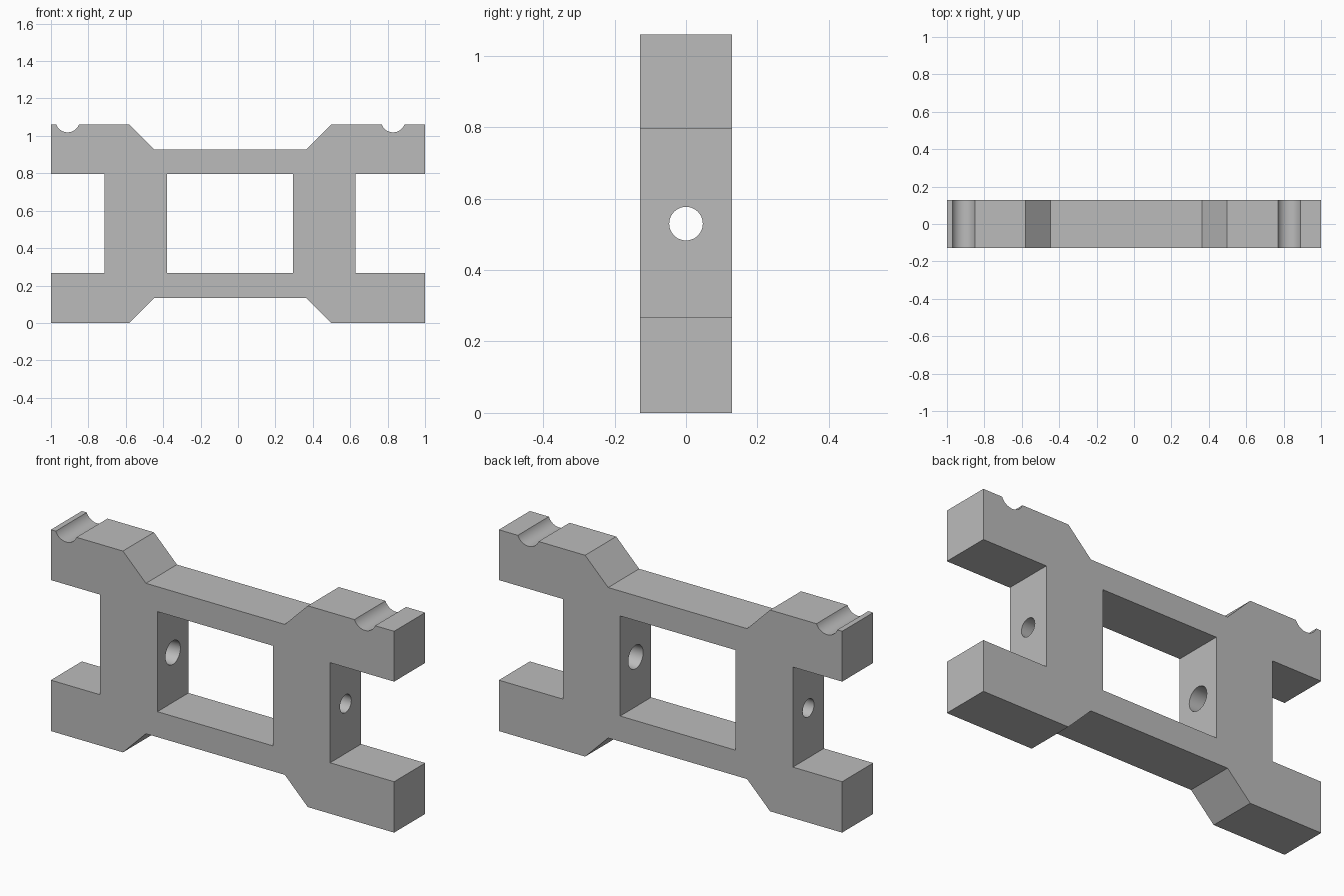
import bpy
import bmesh
from math import sin, cos, asin, pi, radians
from mathutils import Matrix

if "Cube" in bpy.data.objects:
    bpy.data.objects.remove(bpy.data.objects["Cube"])

HALF_Y = 0.129
TOP = 1.06
ARM_LOW, ARM_HIGH = 0.268, 0.795
STEP = 0.134
MID_Z = TOP / 2

grey = bpy.data.materials.new("plain grey")
grey.use_nodes = True
grey.diffuse_color = (0.5, 0.5, 0.5, 1)
grey.node_tree.nodes["Principled BSDF"].inputs["Base Color"].default_value = (0.5, 0.5, 0.5, 1)


def finish(name, bm):
    bmesh.ops.recalc_face_normals(bm, faces=bm.faces)
    mesh = bpy.data.meshes.new(name)
    bm.to_mesh(mesh)
    bm.free()
    mesh.materials.append(grey)
    obj = bpy.data.objects.new(name, mesh)
    bpy.context.collection.objects.link(obj)
    return obj


def extruded(name, outline, half):
    """Extrude an x-z outline along y."""
    bm = bmesh.new()
    face = bm.faces.new([bm.verts.new((x, -half, z)) for x, z in outline])
    grown = bmesh.ops.extrude_face_region(bm, geom=[face])["geom"]
    verts = [v for v in grown if isinstance(v, bmesh.types.BMVert)]
    bmesh.ops.translate(bm, verts=verts, vec=(0, 2 * half, 0))
    return finish(name, bm)


def bore(name, x_small, x_large):
    """Tapered screw hole along x, wider at the inner side."""
    bm = bmesh.new()
    length = x_large - x_small
    turn = Matrix.Rotation(pi / 2 if length > 0 else -pi / 2, 4, 'Y')
    place = Matrix.Translation(((x_small + x_large) / 2, 0, MID_Z))
    bmesh.ops.create_cone(bm, cap_ends=True, segments=48, radius1=0.047,
                          radius2=0.062, depth=abs(length), matrix=place @ turn)
    return finish(name, bm)


def groove(cx, radius=0.065, cz=1.084, steps=20):
    """Round rod groove in the top edge, listed from left to right."""
    start = asin((cz - TOP) / radius)
    points = []
    for i in range(steps + 1):
        a = pi + start + (pi - 2 * start) * i / steps
        points.append((cx + radius * cos(a), cz + radius * sin(a)))
    return points


# Frame silhouette with side recesses, stepped bars and grooves
outline = [(-1, 0), (-0.58, 0), (-0.446, STEP), (0.363, STEP), (0.497, 0), (1, 0),
           (1, ARM_LOW), (0.627, ARM_LOW), (0.627, ARM_HIGH), (1, ARM_HIGH), (1, TOP)]
outline += groove(0.829)[::-1]
outline += [(0.497, TOP), (0.363, TOP - STEP), (-0.446, TOP - STEP), (-0.58, TOP)]
outline += groove(-0.911)[::-1]
outline += [(-1, TOP), (-1, ARM_HIGH), (-0.713, ARM_HIGH),
            (-0.713, ARM_LOW), (-1, ARM_LOW)]
frame = extruded("bracket_frame", outline, HALF_Y)

# Central window and the screw holes through both uprights
window = extruded("window_cutter", [(-0.379, ARM_LOW), (0.293, ARM_LOW),
                                    (0.293, ARM_HIGH), (-0.379, ARM_HIGH)], 0.3)
cutters = [window, bore("left_hole_cutter", 0.628, 0.292),
           bore("right_hole_cutter", -0.714, -0.378)]
for cutter in cutters:
    cutter.hide_render = True
    mod = frame.modifiers.new(cutter.name, 'BOOLEAN')
    mod.operation = 'DIFFERENCE'
    mod.solver = 'EXACT'
    mod.object = cutter

# Bake the cuts and drop the cutters
bpy.context.view_layer.update()
graph = bpy.context.evaluated_depsgraph_get()
cut_mesh = bpy.data.meshes.new_from_object(frame.evaluated_get(graph))
frame.modifiers.clear()
frame.data = cut_mesh
cut_mesh.name = "bracket_frame"
for cutter in cutters:
    bpy.data.objects.remove(cutter)

# Smooth the round cuts only
for obj in bpy.context.selected_objects:
    obj.select_set(False)
frame.select_set(True)
bpy.context.view_layer.objects.active = frame
bpy.ops.object.shade_smooth_by_angle(angle=radians(30))
